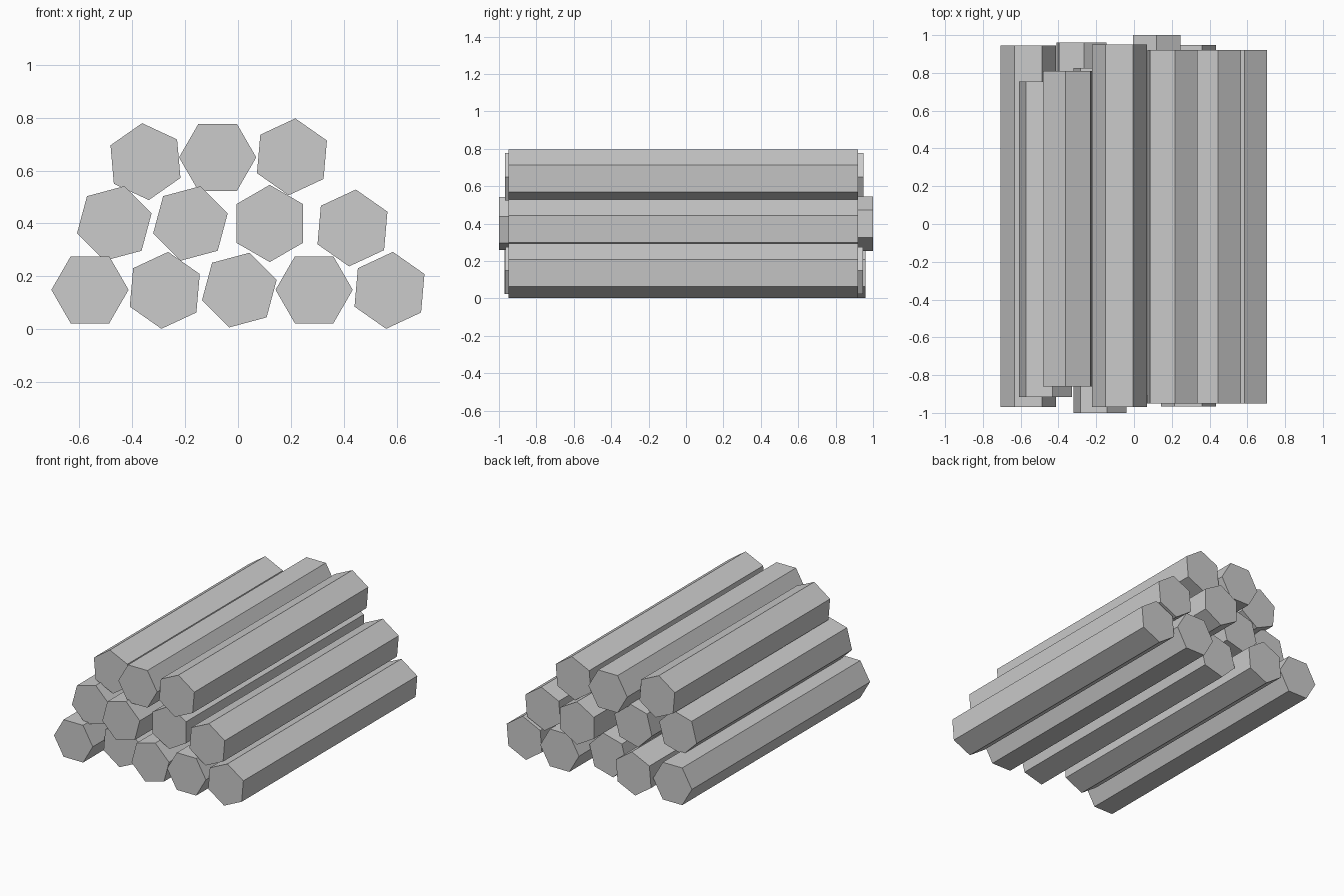
import bpy, bmesh
from math import cos, sin, radians

if "Cube" in bpy.data.objects:
    bpy.data.objects.remove(bpy.data.objects["Cube"])

RADIUS = 0.146


def hex_log(name, x, z, turn, front, back):
    """Six-sided bar along y; turn is the angle of its first corner."""
    bm = bmesh.new()
    ring = []
    for i in range(6):
        a = radians(turn + 60 * i)
        ring.append(bm.verts.new((RADIUS * cos(a), front, RADIUS * sin(a))))
    cap = bm.faces.new(ring)
    result = bmesh.ops.extrude_face_region(bm, geom=[cap], use_keep_orig=True)
    for v in result["geom"]:
        if isinstance(v, bmesh.types.BMVert):
            v.co.y = back
    bmesh.ops.recalc_face_normals(bm, faces=bm.faces)
    mesh = bpy.data.meshes.new(name)
    bm.to_mesh(mesh)
    bm.free()
    log = bpy.data.objects.new(name, mesh)
    log.location = (x, 0, z)
    bpy.context.collection.objects.link(log)


# Each log: x, z, turn, front y, back y
rows = {
    "bottom_log": [
        (-0.56, 0.149, 0, -0.97, 0.945),
        (-0.277, 0.147, 25, -0.86, 0.96),
        (0.005, 0.148, 15, -0.95, 0.83),
        (0.288, 0.149, 0, -0.965, 0.947),
        (0.573, 0.147, 25, -0.95, 0.92),
    ],
    "middle_log": [
        (-0.468, 0.40, 15, -0.915, 0.755),
        (-0.18, 0.40, 15, -1.0, 0.825),
        (0.12, 0.40, 30, -0.91, 1.0),
        (0.433, 0.383, 25, -0.95, 0.92),
    ],
    "top_log": [
        (-0.35, 0.634, 35, -0.86, 0.81),
        (-0.077, 0.65, 0, -0.968, 0.95),
        (0.204, 0.652, 25, -0.95, 0.92),
    ],
}
for row, logs in rows.items():
    for n, spec in enumerate(logs, 1):
        hex_log(f"{row}_{n}", *spec)
